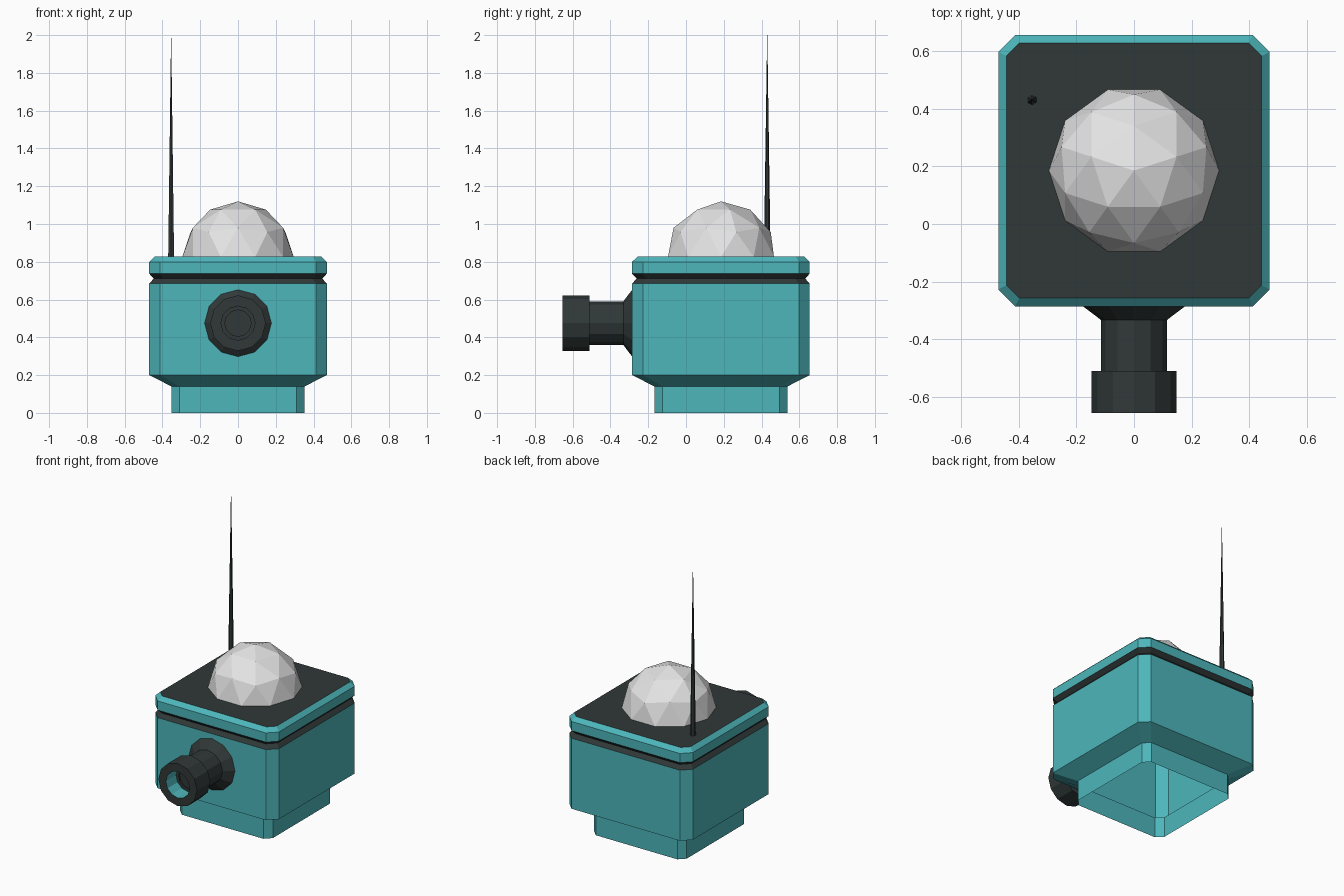
import bpy, bmesh, math
from mathutils import Matrix, Vector

cube = bpy.data.objects.get("Cube")
if cube:
    bpy.data.objects.remove(cube, do_unlink=True)

CY = 0.185        # centre of the housing in y
LENS_Z = 0.475    # height of the lens axis


def material(name, rgb):
    m = bpy.data.materials.new(name)
    m.use_nodes = True
    m.diffuse_color = (*rgb, 1)
    bsdf = next(n for n in m.node_tree.nodes if n.type == 'BSDF_PRINCIPLED')
    bsdf.inputs["Base Color"].default_value = (*rgb, 1)
    bsdf.inputs["Roughness"].default_value = 0.7
    return m


TEAL = material("teal paint", (0.075, 0.47, 0.50))
DARK = material("dark charcoal", (0.030, 0.040, 0.039))
WHITE = material("dome white", (0.78, 0.78, 0.78))


def make_object(name, bm, *mats):
    mesh = bpy.data.meshes.new(name)
    bm.to_mesh(mesh)
    bm.free()
    for m in mats:
        mesh.materials.append(m)
    obj = bpy.data.objects.new(name, mesh)
    bpy.context.collection.objects.link(obj)
    return obj


def bridge(bm, rings, cap_end=False):
    """Join successive rings of points with quads; returns the bands of faces."""
    loops = [[bm.verts.new(p) for p in ring] for ring in rings]
    n = len(loops[0])
    bands = [[bm.faces.new((a[i], a[(i + 1) % n], b[(i + 1) % n], b[i]))
              for i in range(n)] for a, b in zip(loops, loops[1:])]
    if cap_end:
        bands.append([bm.faces.new(loops[-1])])
    return bands


def octagon(half, cut, z):
    """Square with cut corners, counter-clockwise seen from above."""
    a, b = half, half - cut
    return [Vector((x, y + CY, z)) for x, y in
            ((a, -b), (a, b), (b, a), (-b, a), (-a, b), (-a, -b), (-b, -a), (b, -a))]


def square_part(name, mat, sections, cap=False):
    bm = bmesh.new()
    bridge(bm, [octagon(*s) for s in sections], cap)
    return make_object(name, bm, mat)


# Housing: foot, flared underside and main walls, open at the bottom
square_part("housing", TEAL, [(0.352, 0.042, 0), (0.352, 0.042, 0.14),
                              (0.47, 0.058, 0.20), (0.47, 0.058, 0.685)])
# V-shaped seal between housing and lid
square_part("seal_groove", DARK, [(0.47, 0.058, 0.685), (0.446, 0.052, 0.711),
                                  (0.47, 0.058, 0.737)])
# Lid rim with a bevelled upper edge, and the roof panel
square_part("lid_rim", TEAL, [(0.47, 0.058, 0.737), (0.47, 0.058, 0.80),
                              (0.442, 0.045, 0.827)])
bm = bmesh.new()
bm.faces.new([bm.verts.new(p) for p in octagon(0.442, 0.045, 0.827)])
make_object("roof_panel", bm, DARK)

# Lens: flange, tube, hood, teal bore and glass, turned about the y axis
profile = [(0.177, -0.285), (0.115, -0.332), (0.115, -0.51), (0.147, -0.51),
           (0.147, -0.655), (0.09, -0.655), (0.09, -0.545), (0.07, -0.545),
           (0.07, -0.535)]
SIDES = 12
bm = bmesh.new()
bands = bridge(bm, [[Vector((r * math.cos(t), y, LENS_Z + r * math.sin(t)))
                     for t in (math.tau * i / SIDES for i in range(SIDES))]
                    for r, y in profile], cap_end=True)
for face in bands[5]:
    face.material_index = 1
make_object("camera_lens", bm, DARK, TEAL)

# Faceted dome: upper half of an icosphere
bm = bmesh.new()
bmesh.ops.create_icosphere(bm, subdivisions=2, radius=0.295)
bmesh.ops.delete(bm, geom=[v for v in bm.verts if v.co.z < -0.01], context='VERTS')
bm.transform(Matrix.Translation((0, CY, 0.825)) @ Matrix.Rotation(math.pi / 2, 4, 'Z'))
make_object("dome", bm, WHITE)

# Antenna: slender tapering spike
bm = bmesh.new()
bmesh.ops.create_cone(bm, cap_ends=True, segments=6, radius1=0.018, radius2=0.0005,
                      depth=1.18)
bm.transform(Matrix.Translation((-0.354, 0.43, 0.82 + 0.59)))
make_object("antenna", bm, DARK)
